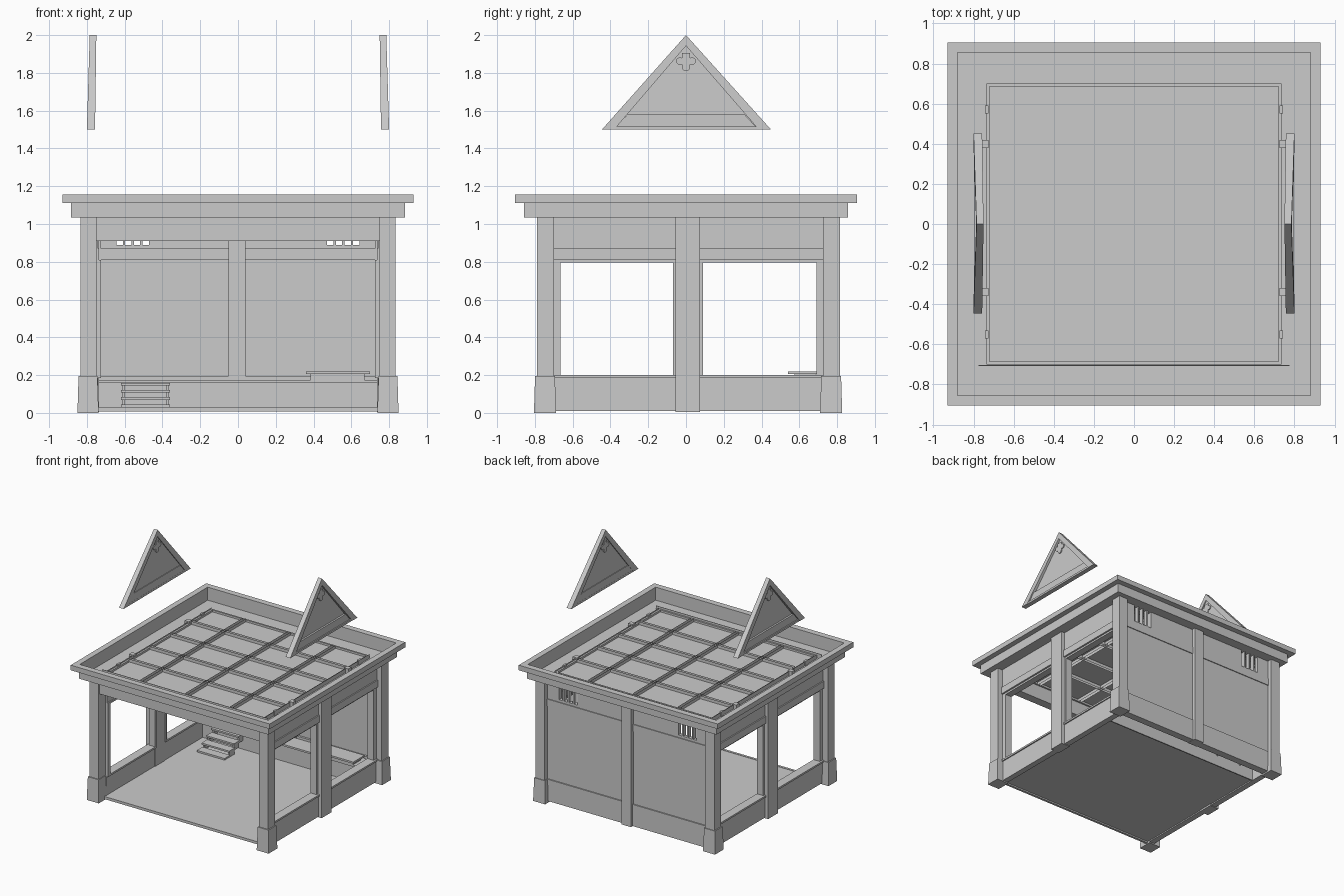
import bpy, bmesh
from mathutils import Vector

if "Cube" in bpy.data.objects:
    bpy.data.objects.remove(bpy.data.objects["Cube"], do_unlink=True)

grey = bpy.data.materials.new("plain_grey")
grey.use_nodes = True
grey.diffuse_color = (0.6, 0.6, 0.6, 1)
grey.node_tree.nodes["Principled BSDF"].inputs["Base Color"].default_value = (0.6, 0.6, 0.6, 1)


def finish(name, bm):
    bmesh.ops.recalc_face_normals(bm, faces=bm.faces)
    mesh = bpy.data.meshes.new(name)
    bm.to_mesh(mesh)
    bm.free()
    mesh.materials.append(grey)
    obj = bpy.data.objects.new(name, mesh)
    bpy.context.scene.collection.objects.link(obj)
    return obj


def add_box(bm, x, y, z, taper=0.0):
    """Box between paired limits; taper pulls the top edges inward."""
    verts = bmesh.ops.create_cube(bm, size=1)["verts"]
    for v in verts:
        inset = taper if v.co.z > 0 else 0
        v.co = Vector((
            max(x) - inset if v.co.x > 0 else min(x) + inset,
            max(y) - inset if v.co.y > 0 else min(y) + inset,
            max(z) if v.co.z > 0 else min(z)))


def add_sheet(bm, start, end, z):
    """Thin upright sheet between two plan points."""
    corners = ((start, z[0]), (end, z[0]), (end, z[1]), (start, z[1]))
    bm.faces.new([bm.verts.new((p[0], p[1], h)) for p, h in corners])


def boxes(name, *parts):
    bm = bmesh.new()
    for part in parts:
        add_box(bm, *part)
    return finish(name, bm)


def ring(name, hx, hy, ix, iy, z):
    """Rectangular ring from outer half sizes to inner half sizes."""
    return boxes(name,
                 ((-hx, hx), (-hy, -iy), z), ((-hx, hx), (iy, hy), z),
                 ((-hx, -ix), (-iy, iy), z), ((ix, hx), (-iy, iy), z))


def prism(name, outline, x0, x1, lean0=0.0, lean1=0.0):
    """Extrude a (y, z) outline along x; the two faces lean in with height."""
    bm = bmesh.new()
    caps = [[bm.verts.new((x - lean * (z - 1.5), y, z)) for y, z in outline]
            for x, lean in ((x0, lean0), (x1, lean1))]
    bm.faces.new(caps[0])
    bm.faces.new(caps[1])
    for i in range(len(outline)):
        j = (i + 1) % len(outline)
        bm.faces.new((caps[0][i], caps[0][j], caps[1][j], caps[1][i]))
    return finish(name, bm)


# Floor, front sill and the raised rear platform with its riser
boxes("floor", ((-.742, .742), (-.71, .59), (.02, .027)))
boxes("front_sill", ((-.75, .75), (-.73, -.71), (.008, .03)))
boxes("rear_platform", ((-.74, .74), (.575, .74), (.16, .175)),
      ((-.74, .74), (.585, .595), (.01, .16)))

# Steps with two side stringers
bm = bmesh.new()
for i in range(4):
    top = .045 + i * .038
    y = .335 + i * .063
    add_box(bm, (-.62, -.36), (y, y + .075), (top - .014, top))
    for x in (-.615, -.38):
        add_box(bm, (x, x + .015), (y + .01, y + .075), (max(top - .06, .02), top - .014))
finish("steps", bm)

# Low bench on the platform
boxes("bench", ((.36, .70), (.54, .69), (.205, .22)), ((.385, .67), (.575, .685), (.175, .205)))

# Corner posts on tapered feet
for side, sx in (("left", 1), ("right", -1)):
    for end, y0, y1 in (("front", -.79, -.70), ("back", .725, .815)):
        boxes(f"{end}_{side}_post", ((.75 * sx, .835 * sx), (y0, y1), (.19, 1.04)))
        boxes(f"{end}_{side}_post_foot",
              ((.738 * sx, .85 * sx), (y0 - .015, y1 + .012), (0, .195), .006))

# Side walls: rails, low panels, middle post and window frames
for side, sx in (("left", 1), ("right", -1)):
    boxes(f"{side}_middle_post", ((.735 * sx, .82 * sx), (-.055, .075), (.005, 1.04)))
    boxes(f"{side}_wall",
          ((.74 * sx, .79 * sx), (-.70, .725), (.01, .185)),
          ((.74 * sx, .79 * sx), (-.70, .725), (.87, 1.04)),
          ((.735 * sx, .80 * sx), (-.70, .725), (.81, .87)))
    for n, y0, y1 in (("front", -.70, -.055), ("back", .075, .725)):
        a, b = (y0 + .035, y1 - .015) if n == "front" else (y0 + .015, y1 - .035)
        x = (.725 * sx, .785 * sx)
        boxes(f"{side}_{n}_window_frame",
              (x, (y0, a), (.19, .81)), (x, (b, y1), (.19, .81)),
              ((.725 * sx, .80 * sx), (y0, y1), (.185, .20)), (x, (a, b), (.795, .81)))

# Back wall with bands, edge trims and a middle post
boxes("back_wall", ((-.75, .75), (.74, .775), (.012, .87)))
boxes("back_base_band", ((-.75, .75), (.722, .785), (.012, .195)))
boxes("back_upper_band", ((-.75, .75), (.73, .782), (.81, .87)), ((-.75, .75), (.74, .775), (.87, .89)))
boxes("back_middle_post", ((-.05, .04), (.72, .805), (.01, 1.04)))
boxes("back_edge_trims", *[((.725 * s, .75 * s), (.725, .76), (.175, 1.04)) for s in (1, -1)])

# Vented strip at the top of the back wall, made of slats between slots
bm = bmesh.new()
for s in (1, -1):
    left = 0
    for i in range(4):
        slot = .472 + i * .046
        add_box(bm, (left * s, slot * s), (.74, .775), (.89, 1.04))
        left = slot + .033
    add_box(bm, (left * s, .75 * s), (.74, .775), (.89, 1.04))
finish("back_vent_strip", bm)

# Front lintel
boxes("front_lintel", ((-.75, .75), (-.775, -.70), (.91, 1.04)))

# Stepped cornice with an open tray behind it
ring("cornice_soffit", .885, .858, .735, .69, (1.035, 1.045))
ring("cornice_lower", .885, .858, .881, .854, (1.04, 1.112))
ring("cornice_upper", .93, .905, .881, .854, (1.112, 1.155))

# Ceiling panel and its edge frame
boxes("ceiling_panel", ((-.735, .735), (-.69, .70), (1.046, 1.054)))
ring("ceiling_frame", .735, .70, .72, .685, (1.03, 1.07))
boxes("front_ceiling_strip", ((-.775, .775), (-.708, -.704), (1.045, 1.085)))

# Open-topped ceiling beams, each a pair of upright sheets
bm = bmesh.new()
height = (1.02, 1.08)
for x in (-.42, 0, .42):
    for edge in (x - .013, x + .013):
        add_sheet(bm, (edge, -.685), (edge, .685), height)
for i in range(1, 5):
    y = -.69 + i * .277
    for edge in (y - .011, y + .011):
        add_sheet(bm, (-.72, edge), (.72, edge), height)
for s in (1, -1):
    add_sheet(bm, (.737 * s, -.69), (.737 * s, .70), height)
finish("ceiling_beams", bm)

# Small brackets beside the ceiling
bm = bmesh.new()
for s in (1, -1):
    for y, reach in ((-.55, .742), (-.34, .765), (.40, .765), (.57, .742)):
        add_box(bm, (.725 * s, reach * s), (y - .02, y + .02), (1.04, 1.085))
finish("ceiling_brackets", bm)

# Floating gables: raked boards, panel, lower rail and hanging ornament
for side, s in (("left", 1), ("right", -1)):
    prism(f"{side}_gable_rakes",
          [(-.445, 1.5), (0, 2.0), (.45, 1.5), (.385, 1.5), (0, 1.943), (-.38, 1.5)],
          .757 * s, .80 * s, .014 * s, .03 * s)
    prism(f"{side}_gable_panel", [(-.385, 1.51), (.385, 1.51), (0, 1.945)],
          .764 * s, .774 * s, .01 * s, .01 * s)
    prism(f"{side}_gable_rail", [(-.37, 1.515), (.37, 1.515), (.31, 1.58), (-.31, 1.58)],
          .758 * s, .788 * s)
    boxes(f"{side}_gable_sill", ((.757 * s, .797 * s), (-.40, .40), (1.5, 1.517)))
    bm = bmesh.new()
    for y, z, r in ((-.032, 1.862, .02), (.032, 1.862, .02), (0, 1.832, .022)):
        made = bmesh.ops.create_cone(bm, cap_ends=True, segments=12, radius1=r, radius2=r, depth=.026)
        for v in made["verts"]:
            v.co = Vector((.766 * s + v.co.z, y + v.co.x, z + v.co.y))
    add_box(bm, (.753 * s, .779 * s), (-.022, .022), (1.835, 1.905))
    finish(f"{side}_gable_ornament", bm)
